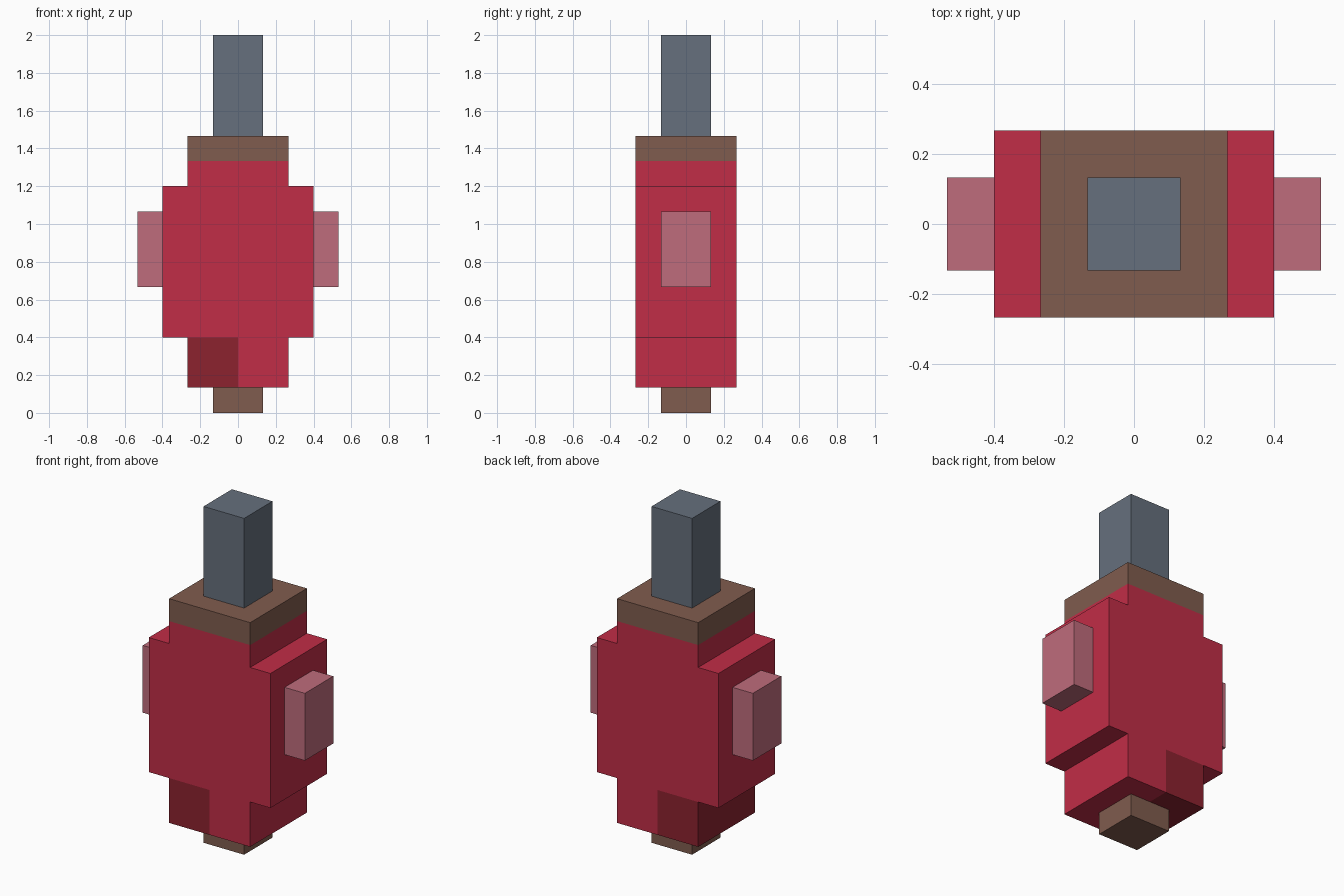
import bpy, bmesh
from mathutils import Vector

if "Cube" in bpy.data.objects:
    bpy.data.objects.remove(bpy.data.objects["Cube"], do_unlink=True)

U = 2 / 15  # block unit: the model is 15 units tall


def material(name, hex_code):
    srgb = [int(hex_code[i:i + 2], 16) / 255 for i in (0, 2, 4)]
    color = [c / 12.92 if c <= 0.04045 else ((c + 0.055) / 1.055) ** 2.4 for c in srgb] + [1]
    mat = bpy.data.materials.new(name)
    mat.use_nodes = True
    mat.diffuse_color = color
    mat.node_tree.nodes["Principled BSDF"].inputs["Base Color"].default_value = color
    return mat


red = material("red", "C12D47")
dark_red = material("dark red", "8C222F")
brown = material("brown", "805C4E")
slate = material("slate grey", "66707D")
pink = material("dusty pink", "BF6C7C")


def finish(name, bm, *mats):
    bmesh.ops.recalc_face_normals(bm, faces=bm.faces)
    mesh = bpy.data.meshes.new(name)
    bm.to_mesh(mesh)
    bm.free()
    for mat in mats:
        mesh.materials.append(mat)
    obj = bpy.data.objects.new(name, mesh)
    bpy.context.collection.objects.link(obj)
    return obj


def box_bmesh(low, high):
    """Box between two corners given in block units."""
    low, high = Vector(low) * U, Vector(high) * U
    bm = bmesh.new()
    bmesh.ops.create_cube(bm, size=1)
    bmesh.ops.scale(bm, vec=high - low, verts=bm.verts)
    bmesh.ops.translate(bm, vec=(low + high) / 2, verts=bm.verts)
    return bm


def box(name, low, high, mat):
    return finish(name, box_bmesh(low, high), mat)


# Body: stepped silhouette extruded from front to back
half = [(3, 3), (3, 9), (2, 9), (2, 10)]
outline = half + [(-x, z) for x, z in reversed(half)]
bm = bmesh.new()
front = bm.faces.new([bm.verts.new((x * U, -2 * U, z * U)) for x, z in outline])
back = bmesh.ops.extrude_face_region(bm, geom=[front], use_keep_orig=True)["geom"]
bmesh.ops.translate(bm, vec=(0, 4 * U, 0),
                    verts=[g for g in back if isinstance(g, bmesh.types.BMVert)])
finish("body", bm, red)

# Lower body: the right half is a darker red
bm = box_bmesh((-2, -2, 1), (2, 2, 3))
bmesh.ops.bisect_plane(bm, geom=bm.verts[:] + bm.edges[:] + bm.faces[:],
                       plane_co=(0, 0, 0), plane_no=(1, 0, 0))
for face in bm.faces:
    face.material_index = int(face.calc_center_median().x < 0)
finish("lower_body", bm, red, dark_red)

# Side tabs
for name, side in (("left_tab", 1), ("right_tab", -1)):
    x0, x1 = sorted((3 * side, 4 * side))
    box(name, (x0, -1, 5), (x1, 1, 8), pink)

# Collar, post and foot
box("collar", (-2, -2, 10), (2, 2, 11), brown)
box("post", (-1, -1, 11), (1, 1, 15), slate)
box("foot", (-1, -1, 0), (1, 1, 1), brown)
